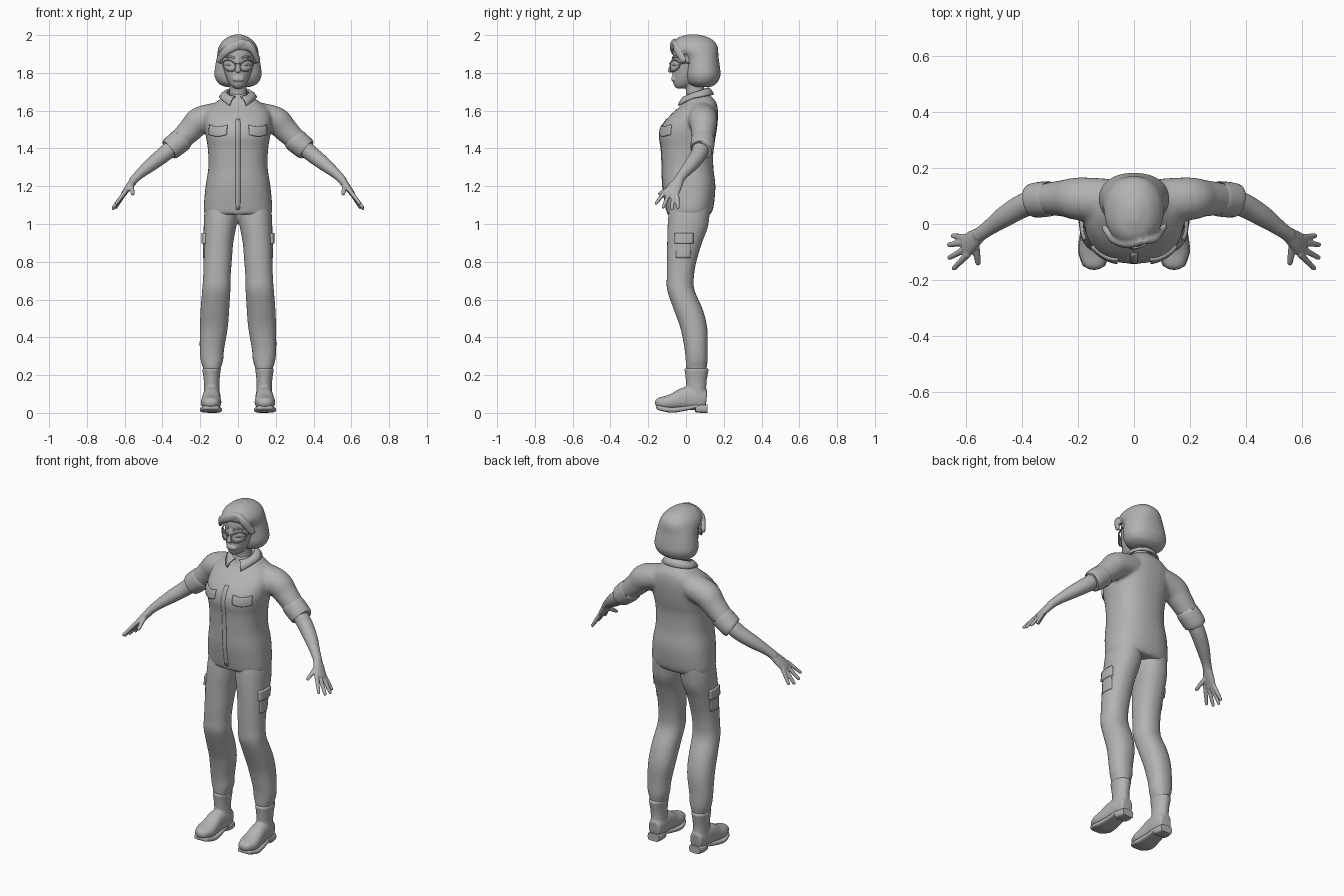
import bpy, bmesh
from math import sin, cos, pi, radians
from mathutils import Vector

if "Cube" in bpy.data.objects:
    bpy.data.objects.remove(bpy.data.objects["Cube"])

SIDES = (("left", 1), ("right", -1))
grey = bpy.data.materials.new("plain grey")
grey.use_nodes = True
grey.diffuse_color = (0.45, 0.45, 0.45, 1)
grey.node_tree.nodes["Principled BSDF"].inputs["Base Color"].default_value = (0.45, 0.45, 0.45, 1)


def smooth_rows(rows, steps=4):
    """Catmull-Rom interpolation of rows of numbers."""
    out = []
    for i in range(len(rows) - 1):
        a, b, c, d = (rows[max(0, min(len(rows) - 1, i + k))] for k in (-1, 0, 1, 2))
        for s in range(steps):
            t = s / steps
            out.append([q + t / 2 * (r - p + t * (2*p - 5*q + 4*r - w + t * (3*(q - r) + w - p)))
                        for p, q, r, w in zip(a, b, c, d)])
    return out + [list(rows[-1])]


def ring(c, u, v, a, b, power, n=32):
    pts = []
    for i in range(n):
        x, y = cos(2 * pi * i / n), sin(2 * pi * i / n)
        x, y = (abs(k) ** (2 / power) * (1 if k > 0 else -1) for k in (x, y))
        pts.append(c + u * (x * a) + v * (y * b))
    return pts


def stack(rows, side=1, power=2):
    """Upright loft; each row is z, centre x, half width, front y, back y."""
    return [ring(Vector((cx * side, (f + k) / 2, z)), Vector((1, 0, 0)), Vector((0, 1, 0)),
                 rx, (k - f) / 2, power) for z, cx, rx, f, k in smooth_rows(rows)]


def tube(rows, wide, side=1, power=2, tip=True, n=24):
    """Loft along a path; each row is x, y, z, half width, half thickness."""
    rows = smooth_rows(rows)
    pts = [Vector((r[0] * side, r[1], r[2])) for r in rows]
    wide = Vector((wide[0] * side, wide[1], wide[2]))
    rings = []
    for i, r in enumerate(rows):
        t = (pts[min(i + 1, len(pts) - 1)] - pts[max(i - 1, 0)]).normalized()
        u = (wide - t * wide.dot(t)).normalized()
        rings.append(ring(pts[i], u, t.cross(u), r[3], r[4], power, n))
    if tip:
        for along, scale in ((0.5, 0.85), (0.8, 0.6), (0.97, 0.25)):
            rings.append(ring(pts[-1] + t * r[4] * along, u, t.cross(u),
                              r[3] * scale, r[4] * scale, power, n))
    return rings


def finish(name, bm):
    bmesh.ops.recalc_face_normals(bm, faces=bm.faces)
    me = bpy.data.meshes.new(name)
    bm.to_mesh(me)
    bm.free()
    me.materials.append(grey)
    for p in me.polygons:
        p.use_smooth = True
    me.set_sharp_from_angle(angle=radians(45))
    ob = bpy.data.objects.new(name, me)
    bpy.context.collection.objects.link(ob)
    return ob


def build(name, shells, voxel=0, soften=4):
    """Skin each shell of rings, optionally fusing them into one surface."""
    bm = bmesh.new()
    for shell in shells:
        vs = [[bm.verts.new(p) for p in r] for r in shell]
        for lo, hi in zip(vs, vs[1:]):
            for i in range(len(lo)):
                j = (i + 1) % len(lo)
                bm.faces.new((lo[i], lo[j], hi[j], hi[i]))
        bm.faces.new(vs[0][::-1])
        bm.faces.new(vs[-1])
    ob = finish(name, bm)
    if voxel:
        m = ob.modifiers.new("fuse", "REMESH")
        m.mode, m.voxel_size, m.use_smooth_shade = "VOXEL", voxel, True
        m = ob.modifiers.new("soften", "SMOOTH")
        m.iterations, m.factor = soften, 0.5
    return ob


def sheet(name, grid, thick, target=None):
    """Thin panel from a grid of points, laid on a target surface."""
    bm = bmesh.new()
    vs = [[bm.verts.new(p) for p in row] for row in grid]
    for lo, hi in zip(vs, vs[1:]):
        for i in range(len(lo) - 1):
            bm.faces.new((lo[i], lo[i + 1], hi[i + 1], hi[i]))
    ob = finish(name, bm)
    if target:
        m = ob.modifiers.new("lay", "SHRINKWRAP")
        m.target, m.wrap_method = target, "NEAREST_SURFACEPOINT"
    m = ob.modifiers.new("thick", "SOLIDIFY")
    m.thickness, m.offset = thick, 0
    return ob


def wire(name, pts, radius, cyclic=False):
    cu = bpy.data.curves.new(name, "CURVE")
    cu.dimensions, cu.bevel_depth, cu.bevel_resolution = "3D", radius, 2
    sp = cu.splines.new("POLY")
    sp.points.add(len(pts) - 1)
    for p, q in zip(sp.points, pts):
        p.co = (*q, 1)
    sp.use_cyclic_u = cyclic
    cu.materials.append(grey)
    bpy.context.collection.objects.link(bpy.data.objects.new(name, cu))


# Shirt: torso and sleeves fused
torso = [(1.05, 0, .178, -.1, .13), (1.09, 0, .182, -.108, .146), (1.2, 0, .172, -.125, .156),
         (1.3, 0, .157, -.128, .145), (1.4, 0, .16, -.133, .146), (1.46, 0, .17, -.142, .157),
         (1.52, 0, .178, -.128, .166), (1.58, 0, .175, -.08, .17), (1.62, 0, .15, -.035, .167),
         (1.65, 0, .11, -.01, .157), (1.69, 0, .055, 0, .12)]
sleeve = [(.1, .085, 1.575, .078, .07), (.2, .09, 1.548, .077, .074),
          (.25, .092, 1.5, .066, .066), (.33, .088, 1.42, .055, .055)]
shirt = build("shirt", [stack(torso, power=2.4)] +
              [tube(sleeve, (0, 1, 0), s, tip=False) for _, s in SIDES], 0.01, 6)

# Trouser legs, bloused over the boots
leg = [(.2, .138, .04, .01, .105), (.24, .138, .048, 0, .11), (.28, .138, .06, -.002, .115),
       (.34, .138, .065, -.008, .115), (.45, .128, .074, -.03, .113), (.55, .122, .076, -.066, .088),
       (.65, .115, .075, -.1, .045), (.72, .112, .073, -.102, .042), (.8, .108, .075, -.102, .055),
       (.9, .104, .079, -.1, .085), (.98, .096, .086, -.098, .115), (1.05, .089, .09, -.093, .125),
       (1.1, .085, .087, -.085, .13)]
trousers = build("trousers", [stack(leg, s, 2.2) for _, s in SIDES], 0.01, 3)

# Boots: shaft, foot, sole and heel
shaft = [(.06, .137, .042, .005, .11), (.15, .139, .041, 0, .108), (.2, .14, .045, -.004, .115),
         (.237, .14, .051, -.01, .122)]
foot = [(.136, .108, .07, .036, .045), (.137, .06, .075, .045, .06), (.14, 0, .077, .047, .06),
        (.142, -.06, .062, .052, .045), (.143, -.1, .055, .055, .037), (.143, -.135, .054, .044, .03)]
heel = [(.136, .114, .022, .036, .022), (.137, .08, .022, .042, .022), (.138, .05, .024, .042, .02)]
sole = [(.139, .06, .038, .04, .01), (.14, .01, .026, .046, .012), (.142, -.06, .016, .055, .014),
        (.143, -.1, .018, .057, .014), (.143, -.145, .028, .042, .013)]
for label, s in SIDES:
    build(label + "_boot", [stack(shaft, s), tube(foot, (1, 0, 0), s, 2.4)], 0.007, 4)
    build(label + "_boot_heel", [tube(heel, (1, 0, 0), s, 4, False)])
    build(label + "_boot_sole", [tube(sole, (1, 0, 0), s, 4)])

# Rolled cuffs, forearms and hands
cuff = [(.297, .091, 1.45, .056, .056), (.303, .09, 1.444, .063, .063),
        (.355, .085, 1.4, .062, .06), (.365, .083, 1.392, .054, .053)]
forearm = [(.32, .087, 1.43, .045, .045), (.39, .068, 1.37, .043, .042), (.46, .028, 1.315, .038, .036),
           (.52, -.015, 1.265, .028, .026), (.555, -.04, 1.23, .026, .022)]
across = Vector((-.205, -.836, .308)).normalized()
palm = [(.545, -.033, 1.238, .025, .021), (.575, -.057, 1.2, .036, .019), (.603, -.079, 1.163, .041, .014)]
knuckle = Vector((.598, -.076, 1.168))
tips = ((.032, (.643, -.158, 1.11)), (.011, (.659, -.12, 1.09)),
        (-.011, (.66, -.074, 1.082)), (-.03, (.646, -.042, 1.088)))
thumb = [(.567, -.06, 1.208, .015, .015), (.562, -.105, 1.183, .013, .012), (.557, -.14, 1.16, .01, .009)]
for label, s in SIDES:
    build(label + "_cuff", [tube(cuff, (0, 1, 0), s, tip=False)])
    parts = [tube(forearm, (0, 1, 0), s), tube(palm, across, s), tube(thumb, (1, 0, 0), s, n=12)]
    for k, end in tips:
        a, b = knuckle + across * k, Vector(end)
        parts.append(tube([(*a, .013, .012), (*a.lerp(b, .55), .011, .0105), (*b, .009, .009)],
                          across, s, n=12))
    build(label + "_forearm_and_hand", parts, 0.0045, 2)

# Head, neck and facial features
skull = [(1.718, 0, .02, -.05, -.005), (1.735, 0, .04, -.064, .035), (1.77, 0, .06, -.07, .08),
         (1.82, 0, .077, -.07, .12), (1.87, 0, .085, -.07, .14), (1.92, 0, .083, -.068, .14),
         (1.96, 0, .062, -.045, .11), (1.98, 0, .025, 0, .07)]
neck = [(1.6, 0, .06, 0, .12), (1.68, 0, .047, .002, .1), (1.78, 0, .047, -.01, .09)]
nose = [(0, -.062, 1.875, .009, .012), (0, -.075, 1.835, .011, .013), (0, -.084, 1.812, .016, .012)]
lips = [[(x, -.071 + 6 * x * x, z - 2 * x * x, .006 - abs(x) * .1, .008) for x in (-.026, -.013, 0, .013, .026)]
        for z in (1.774, 1.763)]
build("head", [stack(skull), stack(neck), tube(nose, (1, 0, 0))] +
      [tube(l, (0, 0, 1), n=12) for l in lips], 0.005, 3)

# Bobbed hair with a side-swept fringe
bob = [(1.725, 0, .065, .04, .13), (1.745, 0, .105, .01, .163), (1.785, 0, .125, -.004, .182),
       (1.83, 0, .122, -.006, .18), (1.885, 0, .112, -.015, .172), (1.925, 0, .106, -.07, .17),
       (1.955, 0, .093, -.072, .16), (1.985, 0, .062, -.045, .125), (2.003, 0, .02, .01, .065)]
fringe = [[(.035, -.058, 1.965, .02, .015), (-.02, -.072, 1.94, .025, .015),
           (-.07, -.058, 1.91, .024, .014), (-.104, -.015, 1.865, .02, .012)],
          [(.035, -.058, 1.965, .018, .013), (.075, -.052, 1.93, .022, .014),
           (.106, -.012, 1.865, .02, .012)]]
build("hair", [stack(bob, power=2.2)] + [tube(f, (0, 0, 1)) for f in fringe], 0.007, 4)


# Glasses and eyebrows
def on_face(x, z, gap=0):
    return Vector((x, -.086 + 8 * x * x - gap, z))


for label, s in SIDES:
    outline = []
    for i in range(24):
        t = 2 * pi * i / 24
        outline.append(on_face(s * (.047 + .034 * cos(t)), 1.837 + .029 * sin(t) + .006 * cos(t)))
    wire(label + "_lens_rim", outline, .0035, True)
    middle = on_face(s * .047, 1.837)
    sheet(label + "_lens", [[p.lerp(middle, k) for p in outline + outline[:1]] for k in (0, .5, .98)], .002)
    wire(label + "_temple", [on_face(s * .08, 1.85), (s * .098, .02, 1.855)], .004)
    wire(label + "_eyebrow", [on_face(s * x, 1.878 + z, -.012) for x, z in
                              ((.018, 0), (.04, .009), (.062, .004))], .005)
wire("glasses_bridge", [on_face(x, 1.85) for x in (-.016, 0, .016)], .0035)

# Folded collar: a band around the neck, with points at the front
band = []
for k in (0, .3, .65, 1):
    row = []
    for i in range(41):
        a = radians(14 + 332 * i / 40)
        back = (1 - cos(a)) / 2
        point = max(0, 1 - min(i, 40 - i) / 7)
        inner = Vector((.058 * sin(a), .053 - .058 * cos(a), 1.672 + .045 * back))
        outer = Vector(((.098 - .012 * point) * sin(a + point * .3 * (1 if i < 20 else -1)),
                        .06 - (.085 + .018 * point) * cos(a), 1.655 - .028 * point + .03 * back))
        row.append(inner.lerp(outer, k) + Vector((0, 0, .012 * sin(pi * k))))
    band.append(row)
sheet("collar", band, .009)

# Button strip, chest flaps and thigh pockets
sheet("button_strip", [[(x, -.145, 1.07 + .52 * i / 20) for x in (-.013, 0, .013)] for i in range(21)],
      .004, shirt)
steps = [i / 8 for i in range(9)]
for label, s in SIDES:
    sheet(label + "_chest_flap", [[(s * (.058 + .1 * i), -.135 + .05 * i * i, 1.528 - .055 * j - .01 * sin(pi * i))
                                   for i in steps] for j in steps], .018, shirt)
    sheet(label + "_thigh_flap", [[(s * .19, -.065 + .105 * i, .952 - .055 * j) for i in steps]
                                  for j in steps], .024, trousers)
    sheet(label + "_thigh_pocket", [[(s * .19, -.055 + .085 * i, .92 - .1 * j) for i in steps]
                                    for j in steps], .008, trousers)
